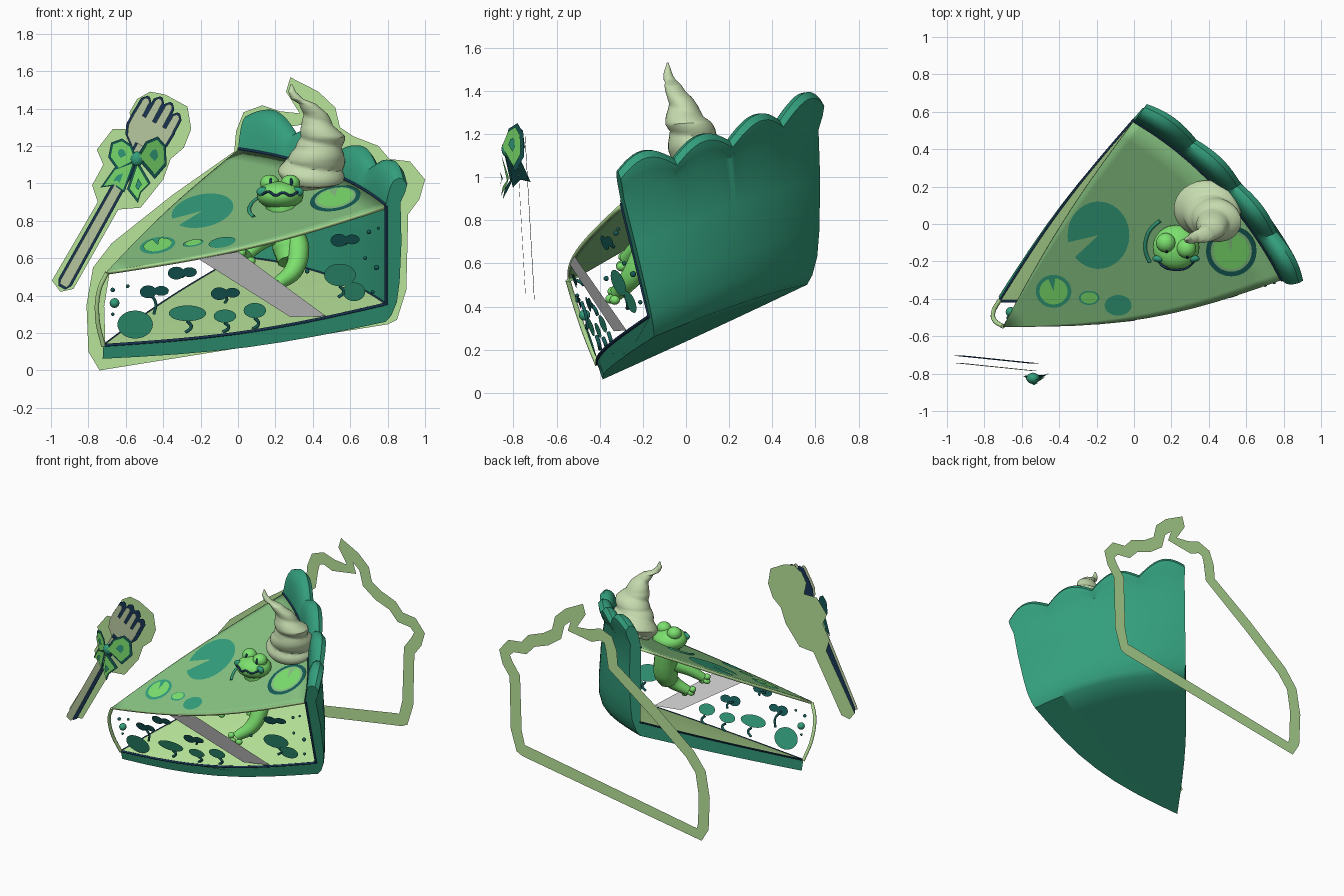
import bpy, bmesh, math
from mathutils import Vector as V, Matrix

if "Cube" in bpy.data.objects:
    bpy.data.objects.remove(bpy.data.objects["Cube"])

def material(name, r, g, b):
    m = bpy.data.materials.new(name)
    m.diffuse_color = [((c / 255 + .055) / 1.055) ** 2.4 for c in (r, g, b)] + [1]
    m.use_nodes = True
    m.node_tree.nodes["Principled BSDF"].inputs["Base Color"].default_value = m.diffuse_color
    return m

CRUST = material("crust green", 51, 158, 124)
TOP = material("filling green", 134, 194, 129)
LIGHT = material("pale green", 184, 228, 154)
CREAM = material("cream", 198, 220, 175)
FROG = material("frog green", 124, 224, 110)
NAVY = material("navy", 24, 52, 82)
TEAL = material("dark teal", 22, 92, 88)
GREY = material("grey", 218, 218, 218)
METAL = material("fork grey green", 184, 201, 160)

def mesh(name, verts, faces, *mats, merge=False):
    me = bpy.data.meshes.new(name)
    me.from_pydata([tuple(v) for v in verts], [], faces)
    if merge:
        bm = bmesh.new(); bm.from_mesh(me)
        bmesh.ops.remove_doubles(bm, verts=bm.verts, dist=1e-5)
        bmesh.ops.recalc_face_normals(bm, faces=bm.faces)
        bm.to_mesh(me); bm.free()
    for m in mats:
        me.materials.append(m)
    ob = bpy.data.objects.new(name, me)
    bpy.context.collection.objects.link(ob)
    return ob

def ball(name, c, s, mat):
    bm = bmesh.new()
    bmesh.ops.create_uvsphere(bm, u_segments=24, v_segments=14, radius=1,
                              matrix=Matrix.LocRotScale(V(c), None, V(s)))
    me = bpy.data.meshes.new(name); bm.to_mesh(me); bm.free()
    me.materials.append(mat)
    bpy.context.collection.objects.link(bpy.data.objects.new(name, me))

def tube(name, pts, radii, mat):
    cu = bpy.data.curves.new(name, 'CURVE')
    cu.dimensions, cu.bevel_depth, cu.bevel_resolution, cu.use_fill_caps = '3D', 1, 3, True
    cu.resolution_u = 6
    sp = cu.splines.new('BEZIER'); sp.bezier_points.add(len(pts) - 1)
    for i, (b, p) in enumerate(zip(sp.bezier_points, pts)):
        b.co = p; b.handle_left_type = b.handle_right_type = 'AUTO'
        b.radius = radii[i] if isinstance(radii, (list, tuple)) else radii
    cu.materials.append(mat)
    bpy.context.collection.objects.link(bpy.data.objects.new(name, cu))

# --- slice space: t runs back corner -> right corner, k tip -> crust, f floor -> lid, d outward
T, B, R = V((-.72, -.41, .13)), V((0, .56, .60)), V((.79, -.17, .35))
UT, UB, UR = V((.02, -.14, .40)), V((0, -.01, .58)), V((0, -.13, .53))

def S(t, k, f, d=0):
    a = B.lerp(R, t)
    n = V((a.x - T.x, a.y - T.y, 0)).normalized()
    n.z = .152 * n.x + .494 * n.y
    a = a + n * (.34 * t * (1 - t) + d)
    w = 2 * t - 1
    side = V((.02, -.08, -.037)) * w if w > 0 else V((-.025, .018, .005)) * -w
    return T.lerp(a, k) + side * math.sin(math.pi * k) + UT.lerp(UB.lerp(UR, t), k) * f

def lid_z(x, y):
    return .908 + .152 * x + .494 * y

def front_y(x, z):
    return -.367 + .2085 * (x + .72) - .33 * z - .08 * math.sin(math.pi * min(1, max(0, (x + .72) / 1.51)))

# crust: floor, scalloped back wall and underside as one swept shell
NT, NK = 48, 8
wall = [(.5, 0), (1, 0), (1.12, .01), (1.22, .022), (1.28, .04), (1.30, .065), (1.28, .09), (1.21, .11),
        (1.12, .10), (1, .08), (.6, .085), (.2, .075), (0, .06), (-.12, .03)]
verts, faces = [], []
for i in range(NT + 1):
    t = i / NT
    c = abs(math.sin(4 * math.pi * t))
    row = [S(t, k / NK, 0) for k in range(NK + 1)]
    for f, d in wall:
        lift = (.12 * c - .05 - .40 * t * (1 - t)) * min(1, max(0, (f - 1) / .2))
        row.append(S(t, 1, f + lift, d * (1.05 + .2 * c if f > 1.1 else 1)))
    row += [S(t, k / NK, -.17) for k in range(NK, -1, -1)]
    verts += row
N = len(row)
for i in range(NT):
    for j in range(N):
        a, b = i * N + j, i * N + (j + 1) % N
        faces.append((a, a + N, b + N, b))
faces += [tuple(range(N)), tuple(range(NT * N, NT * N + N))]
mesh("pie_crust", verts, faces, CRUST, merge=True)

# pale floor sheet and green lid
def sheet(name, f, *mats):
    vs = [S(i / 24, k / 12, f) for i in range(25) for k in range(13)]
    fs = [(i * 13 + k, (i + 1) * 13 + k, (i + 1) * 13 + k + 1, i * 13 + k + 1)
          for i in range(24) for k in range(12)]
    return mesh(name, vs, fs, *mats, merge=True)

sheet("pie_floor", .015, LIGHT)
lid = sheet("pie_lid", 1, TOP, LIGHT)
if lid.data.polygons[100].normal.z < 0:
    lid.data.flip_normals()
mod = lid.modifiers.new("thickness", 'SOLIDIFY')
mod.thickness, mod.offset, mod.material_offset_rim = .02, -1, 1

# rims and navy seams
ks = [k / 8 for k in range(9)]
tube("tip_rim", [S(1, 0, 0), (-.752, -.47, .28), (-.742, -.52, .43), S(1, 0, .98)], .012, LIGHT)
tube("front_seam", [S(1, k, .01) for k in ks], .008, NAVY)
tube("left_seam", [S(0, k, .01) for k in ks], .006, NAVY)
tube("wall_seam", [S(k, 1, .01) for k in ks], .007, NAVY)
tube("wall_front_seam", [S(1, 1, k) for k in ks], .008, NAVY)
tube("lid_seam", [S(k, 1, 1.01) for k in ks], .007, NAVY)

# lily pads and spots painted on the lid
def pad(name, x, y, rx, ry, mat, lift=.004, notch=None):
    gap = 0 if notch is None else .25
    st = notch or 0
    ring = [st + gap + (2 * math.pi - 2 * gap) * i / 36 for i in range(37)]
    pts = [(x, y)] + [(x + rx * math.cos(a), y + ry * math.sin(a)) for a in ring]
    mesh(name, [(p, q, lid_z(p, q) + lift) for p, q in pts], [(0, i, i + 1) for i in range(1, 37)], mat)

pad("big_lily_pad", -.19, -.06, .165, .18, CRUST, .004, 3.6)
pad("left_pad_ring", -.43, -.36, .095, .088, CRUST)
pad("left_pad", -.43, -.36, .075, .07, FROG, .008, 1.7)
pad("small_spot_ring", -.24, -.395, .055, .038, CRUST)
pad("small_spot", -.24, -.395, .045, .03, FROG, .008)
pad("teal_spot", -.085, -.435, .072, .055, CRUST)
pad("right_pad_edge", .52, -.145, .135, .135, TEAL)
pad("right_pad_band", .52, -.145, .110, .110, TOP, .007)
pad("right_pad", .52, -.145, .095, .095, FROG, .010, 1.7)
tube("ripple", [(.22 + .16 * math.cos(a), -.12 + .16 * math.sin(a),
     lid_z(.22 + .16 * math.cos(a), -.12 + .16 * math.sin(a))) for a in (2.1, 2.5, 2.9, 3.3, 3.7)], .01, CRUST)

# underwater leaves, buds and bubbles on the open front
def front_disc(name, x, z, rx, rz, mat, lift=.003):
    pts = [(x + rx * math.cos(i * math.pi / 12), z + rz * math.sin(i * math.pi / 12)) for i in range(24)]
    mesh(name, [(p, front_y(p, q) - lift, q) for p, q in pts], [tuple(range(24))], mat)

for x, z, rx, rz, st in ((-.55, .245, .095, .075, 0), (-.27, .305, .10, .042, .06), (-.07, .29, .06, .035, .05),
                         (.09, .32, .06, .04, .06), (.545, .51, .085, .06, .06), (.62, .42, .06, .05, 0)):
    front_disc("leaf", x, z, rx, rz, CRUST)
    if st:
        tube("leaf_stem", [(x, front_y(x, z - rz) + .01, z - rz), (x + .02, front_y(x, z - rz) + .02, z - rz - st / 2),
                           (x - .01, front_y(x, z) + .04, z - rz - st)], .009, TEAL)
for x, z, st in ((-.48, .42, .12), (-.33, .52, .02), (-.10, .41, .05), (.54, .695, .02)):
    front_disc("bud_left", x, z, .045, .034, TEAL)
    front_disc("bud_right", x + .07, z + .005, .04, .026, TEAL, .004)
    tube("bud_stem", [(x, front_y(x, z) + .01, z), (x + .04, front_y(x, z) + .03, z - st / 2),
                      (x + .03, front_y(x, z) + .04, z - st)], .008, TEAL)
for x, z, r in ((-.66, .36, .026), (-.67, .43, .012), (-.59, .45, .01), (-.67, .30, .009), (.70, .74, .012),
                (.75, .76, .008), (.68, .60, .01), (.74, .55, .014), (.37, .53, .012), (.72, .42, .01)):
    ball("bubble", (x, front_y(x, z) + r * .5, z), (r, r, r), CRUST if r > .02 else TEAL)

# grey strip across the front
strip = [(-.21, .595), (0, .635), (.47, .29), (.28, .285)]
mesh("grey_strip", [(x, front_y(x, z) - .012, z) for x, z in strip], [(0, 1, 2, 3)], GREY)

# whipped cream swirl: lofted rings with a spiral ridge
path = [(.395, .10, .99, .11), (.395, .09, 1.02, .165), (.40, .08, 1.07, .175), (.405, .06, 1.13, .155),
        (.44, .03, 1.19, .125), (.445, .01, 1.25, .12), (.43, -.01, 1.31, .085), (.41, -.03, 1.37, .065),
        (.375, -.06, 1.425, .045), (.315, -.075, 1.45, .032), (.29, -.085, 1.49, .02), (.285, -.085, 1.53, .004)]
verts, RN, SN = [], 66, 32
for i in range(RN + 1):
    h = i / RN * (len(path) - 1)
    n = min(int(h), len(path) - 2)
    x, y, z, r = V(path[n]).lerp(V(path[n + 1]), h - n)
    for j in range(SN):
        a = 2 * math.pi * j / SN
        rr = r * (.90 + .17 * abs(math.sin(math.pi * (h * .5 + j / SN))))
        tilt = .30 * max(0, 1 - h / 6)
        verts.append((x + rr * math.cos(a), y + rr * math.sin(a) * .86, z + rr * math.sin(a) * tilt))
faces = [(i * SN + j, i * SN + (j + 1) % SN, (i + 1) * SN + (j + 1) % SN, (i + 1) * SN + j)
         for i in range(RN) for j in range(SN)]
mesh("whipped_cream", verts, faces + [tuple(range(SN))[::-1], tuple(range(RN * SN, RN * SN + SN))], CREAM)

# frog
ball("frog_head", (.225, -.125, .935), (.125, .12, .075), FROG)
for x, y in ((.17, -.10), (.28, -.13)):
    ball("frog_eye", (x, y, 1.0), (.052, .052, .046), FROG)
    ball("frog_pupil", (x + .005, y - .045, 1.003), (.009, .011, .026), NAVY)
for x, y in ((.135, -.185), (.315, -.185)):
    ball("frog_cheek", (x, y, .955), (.036, .02, .026), CRUST)
tube("frog_mouth", [(.13, -.2, .94), (.165, -.232, .955), (.2, -.242, .935), (.24, -.244, .95),
                    (.28, -.235, .935), (.32, -.2, .955)], .007, NAVY)
tube("frog_body", [(.23, -.11, .9), (.25, -.11, .78), (.27, -.14, .66), (.28, -.18, .58)],
     [.09, .085, .09, .07], FROG)
tube("frog_leg", [(.29, -.14, .74), (.32, -.19, .65), (.30, -.25, .54), (.21, -.32, .46)],
     [.06, .062, .052, .035], FROG)
tube("frog_arm", [(.2, -.15, .73), (.12, -.22, .68), (.05, -.28, .62)], [.05, .04, .032], FROG)
for x, y, z in ((.18, -.34, .47), (.2, -.35, .435), (.24, -.33, .43),
                (.02, -.29, .63), (.03, -.3, .59), (.07, -.3, .585)):
    ball("frog_toe", (x, y, z), (.024, .024, .022), FROG)

# pale sticker border behind the slice
out = [V(p) for p in ((-.74, 0), (-.80, .10), (-.81, .35), (-.775, .55), (-.675, .68), (-.353, .936), (-.02, 1.17),
       (-.01, 1.28), (.03, 1.38), (.13, 1.417), (.225, 1.385), (.33, 1.374), (.257, 1.49), (.28, 1.567),
       (.43, 1.49), (.52, 1.405), (.545, 1.30), (.62, 1.25), (.75, 1.20), (.81, 1.13), (.92, 1.117), (1.0, 1.02),
       (.97, .915), (.91, .835), (.90, .43), (.85, .27), (.80, .246))]
M = len(out)
inn = []
for i, p in enumerate(out):
    e = (out[(i + 1) % M] - p).normalized() + (p - out[i - 1]).normalized()
    inn.append(p + V((e.y, -e.x)).normalized() * .095)
mesh("slice_border", [(p.x, .865, p.y) for p in out + inn],
     [(i, (i + 1) % M, M + (i + 1) % M, M + i) for i in range(M)], LIGHT)

# fork: local s along the handle, w across
def plate(name, pts, mat, y, lean=0):
    mesh(name, [(-.925 + .486 * s + .874 * w, y - lean * s, .47 + .874 * s - .486 * w) for s, w in pts],
         [tuple(range(len(pts)))], mat)

def fork(name, g, mat, y):
    plate(name + "_handle", [(-.02 - g, -.02), (-.02 - g, .02), (0, .027 + g), (.84, .022 + g),
                             (.84, -.022 - g), (0, -.027 - g)], mat, y, .05)
    plate(name + "_head", [(.80, .025 + g), (.85, .09 + g), (.90, .112 + g), (.98, .115 + g),
                           (.98, -.115 - g), (.90, -.112 - g), (.85, -.09 - g), (.80, -.025 - g)], mat, y)
    for w, e in ((-.092, 1.06), (-.031, 1.09), (.031, 1.09), (.092, 1.06)):
        plate(name + "_tine", [(.97, w - .021 - g), (e, w - .019 - g), (e + .014 + g, w - .008), (e + .014 + g, w + .008),
                               (e, w + .019 + g), (.97, w + .021 + g)], mat, y)

fork("fork", 0, METAL, -.745)
fork("fork_outline", .013, NAVY, -.705)
border = [(-.995, .48), (-.95, .42), (-.88, .435), (-.64, .86), (-.52, .87), (-.40, 1.02), (-.36, 1.13), (-.29, 1.19),
          (-.25, 1.29), (-.27, 1.41), (-.39, 1.475), (-.47, 1.49), (-.54, 1.45), (-.58, 1.38), (-.56, 1.29),
          (-.67, 1.29), (-.755, 1.18), (-.72, 1.10), (-.78, .99), (-.75, .90)]
mesh("fork_border", [(x, -.65, z) for x, z in border], [tuple(range(len(border)))], LIGHT)

# bow on the fork: flared loops and tails, each an edge plate, a fill and a fold
loops = [[(-.54, 1.12), (-.57, 1.20), (-.62, 1.235), (-.675, 1.215), (-.69, 1.14), (-.64, 1.07)],
         [(-.54, 1.14), (-.49, 1.22), (-.43, 1.245), (-.39, 1.20), (-.385, 1.10), (-.445, 1.03)],
         [(-.55, 1.12), (-.66, 1.08), (-.73, .98), (-.66, .99), (-.61, .955)],
         [(-.54, 1.12), (-.59, .97), (-.535, .90), (-.52, .95), (-.47, 1.0)]]
for pts in loops:
    c = sum((V(p) for p in pts), V((0, 0))) / len(pts)
    for nm, s, mat, lift in (("bow_edge", 1.06, TEAL, 0), ("bow_fill", .86, FROG, .008), ("bow_fold", .3, CRUST, .013)):
        q = [c + (V(p) - c) * s for p in pts]
        mesh(nm, [(p.x, -.85 + .65 * abs(p.x + .535) - lift, p.y) for p in q], [tuple(range(len(q)))], mat)
ball("bow_knot", (-.54, -.825, 1.13), (.035, .03, .04), CRUST)

# curves to meshes, then smooth shading with sharp edges kept
bpy.ops.object.select_all(action='DESELECT')
for o in bpy.data.objects:
    if o.type == 'CURVE':
        o.select_set(True); bpy.context.view_layer.objects.active = o
bpy.ops.object.convert(target='MESH')
for o in bpy.data.objects:
    o.select_set(True)
bpy.ops.object.shade_smooth_by_angle(angle=math.radians(40))
